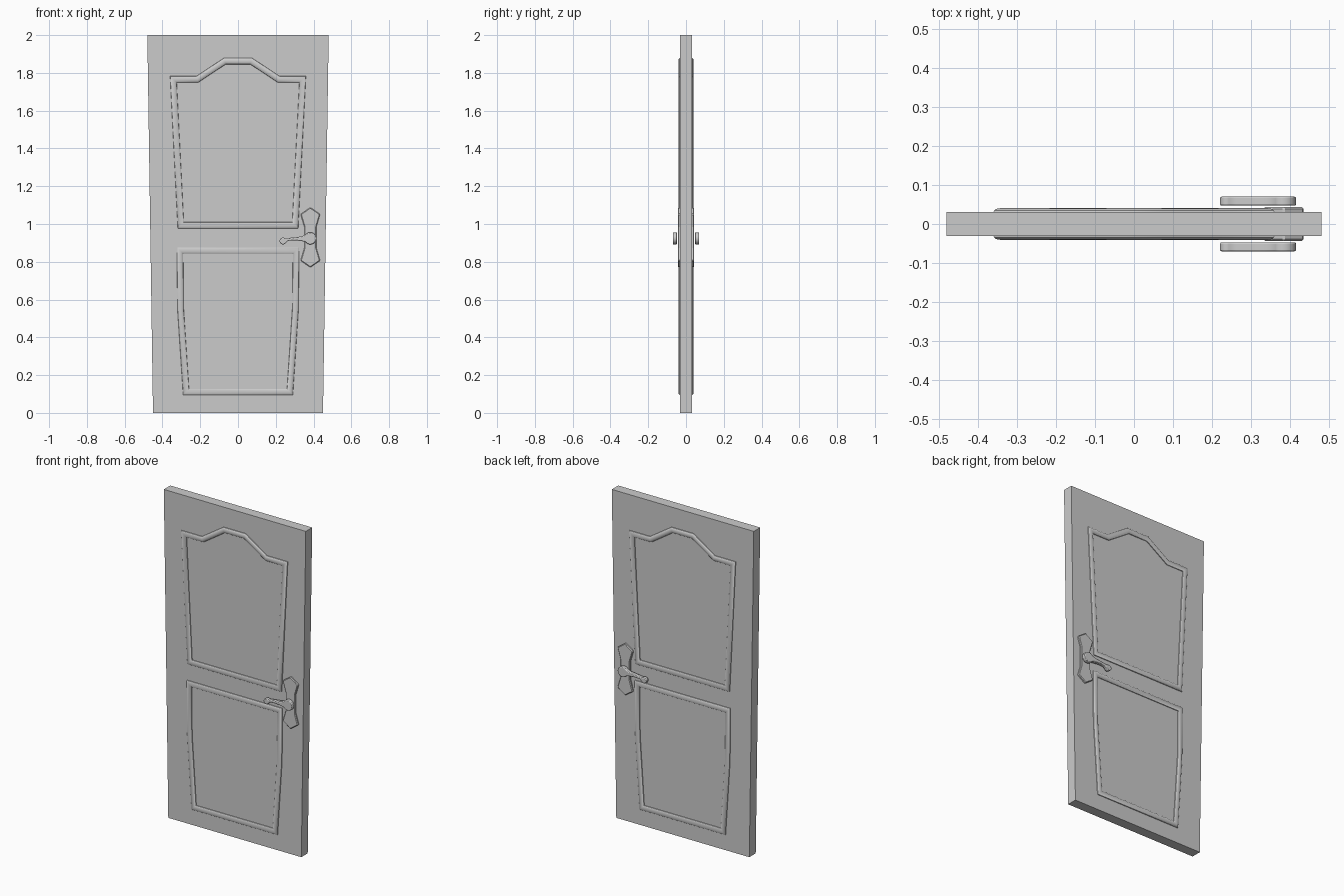
import bpy, bmesh
from math import sin, cos, pi, radians
from mathutils import Vector

if "Cube" in bpy.data.objects:
    bpy.data.objects.remove(bpy.data.objects["Cube"])

FACE = 0.031  # half thickness of the slab


def finish(name, bm, bevel=0.0, segments=1, both_sides=True, smooth=None):
    bmesh.ops.recalc_face_normals(bm, faces=bm.faces)
    mesh = bpy.data.meshes.new(name)
    bm.to_mesh(mesh)
    bm.free()
    ob = bpy.data.objects.new(name, mesh)
    bpy.context.collection.objects.link(ob)
    if bevel:
        mod = ob.modifiers.new("bevel", 'BEVEL')
        mod.width, mod.segments = bevel, segments
        mod.limit_method, mod.angle_limit = 'ANGLE', radians(50)
    if both_sides:
        mod = ob.modifiers.new("mirror", 'MIRROR')
        mod.use_axis = (False, True, False)
        mod.use_mirror_merge = False
    if smooth:
        bpy.context.view_layer.objects.active = ob
        ob.select_set(True)
        bpy.ops.object.shade_smooth_by_angle(angle=radians(smooth))
        ob.select_set(False)
    return ob


def prism(name, outline, y0, y1, **kw):
    """Outline in x, z extruded along y."""
    bm = bmesh.new()
    a = [bm.verts.new((x, y0, z)) for x, z in outline]
    b = [bm.verts.new((x, y1, z)) for x, z in outline]
    bm.faces.new(a)
    bm.faces.new(b[::-1])
    n = len(outline)
    for i in range(n):
        j = (i + 1) % n
        bm.faces.new((a[i], b[i], b[j], a[j]))
    return finish(name, bm, **kw)


def moulding(name, path, width=0.017, height=0.0095, steps=8):
    """Half-round bead swept round a closed path with mitred corners."""
    bm = bmesh.new()
    pts = [Vector(p) for p in path]
    n = len(pts)
    rings = []
    for i, p in enumerate(pts):
        d0 = (p - pts[i - 1]).normalized()
        d1 = (pts[(i + 1) % n] - p).normalized()
        n0, n1 = Vector((-d0.y, d0.x)), Vector((-d1.y, d1.x))
        m = (n0 + n1) / (1 + n0.dot(n1))
        ring = []
        for k in range(steps + 1):
            t = pi * k / steps
            q = p + m * width * cos(t)
            h = height * sin(t) if 0 < k < steps else -0.002
            ring.append(bm.verts.new((q.x, -FACE - h, q.y)))
        rings.append(ring)
    for i in range(n):
        r, s = rings[i], rings[(i + 1) % n]
        for k in range(steps):
            bm.faces.new((r[k], r[k + 1], s[k + 1], s[k]))
    return finish(name, bm, smooth=35)


def mirrored(half, cx=0.0):
    """Complete a right-hand half outline about x = cx."""
    full = [(cx + x, z) for x, z in half]
    return full + [(cx - x, z) for x, z in reversed(half) if x > 0]


def arc(cx, cz, r, a0, a1, n):
    angs = [radians(a0 + (a1 - a0) * i / n) for i in range(n + 1)]
    return [(cx + r * cos(a), cz + r * sin(a)) for a in angs]


# Slab, slightly wider at the top
prism("door_slab", [(-0.45, 0), (0.45, 0), (0.48, 2), (-0.48, 2)],
      -FACE, FACE, both_sides=False)

# Raised panel beads
moulding("upper_panel_moulding", mirrored(
    [(0.07, 1.862), (0.215, 1.766), (0.342, 1.766), (0.303, 0.993)]))
moulding("lower_panel_moulding", mirrored(
    [(0.307, 0.86), (0.304, 0.55), (0.275, 0.111)]))

# Lock plate with pointed ends and narrow waist
prism("lock_plate", mirrored(
    [(0, 1.088), (0.052, 1.052), (0.032, 0.985), (0.032, 0.873),
     (0.052, 0.806), (0, 0.77)], 0.383),
    -FACE + 0.005, -0.043, bevel=0.004)

# Lever handle: round boss, tapering arm and curled tip
lever = arc(0.383, 0.924, 0.032, -145, 145, 20)
lever += [(0.335, 0.934), (0.30, 0.930), (0.262, 0.925)]
lever += arc(0.238, 0.910, 0.018, 55, 325, 14)
lever += [(0.265, 0.911), (0.30, 0.913), (0.335, 0.910)]
prism("lever_handle", lever, -0.047, -0.070, bevel=0.004, segments=2, smooth=40)
